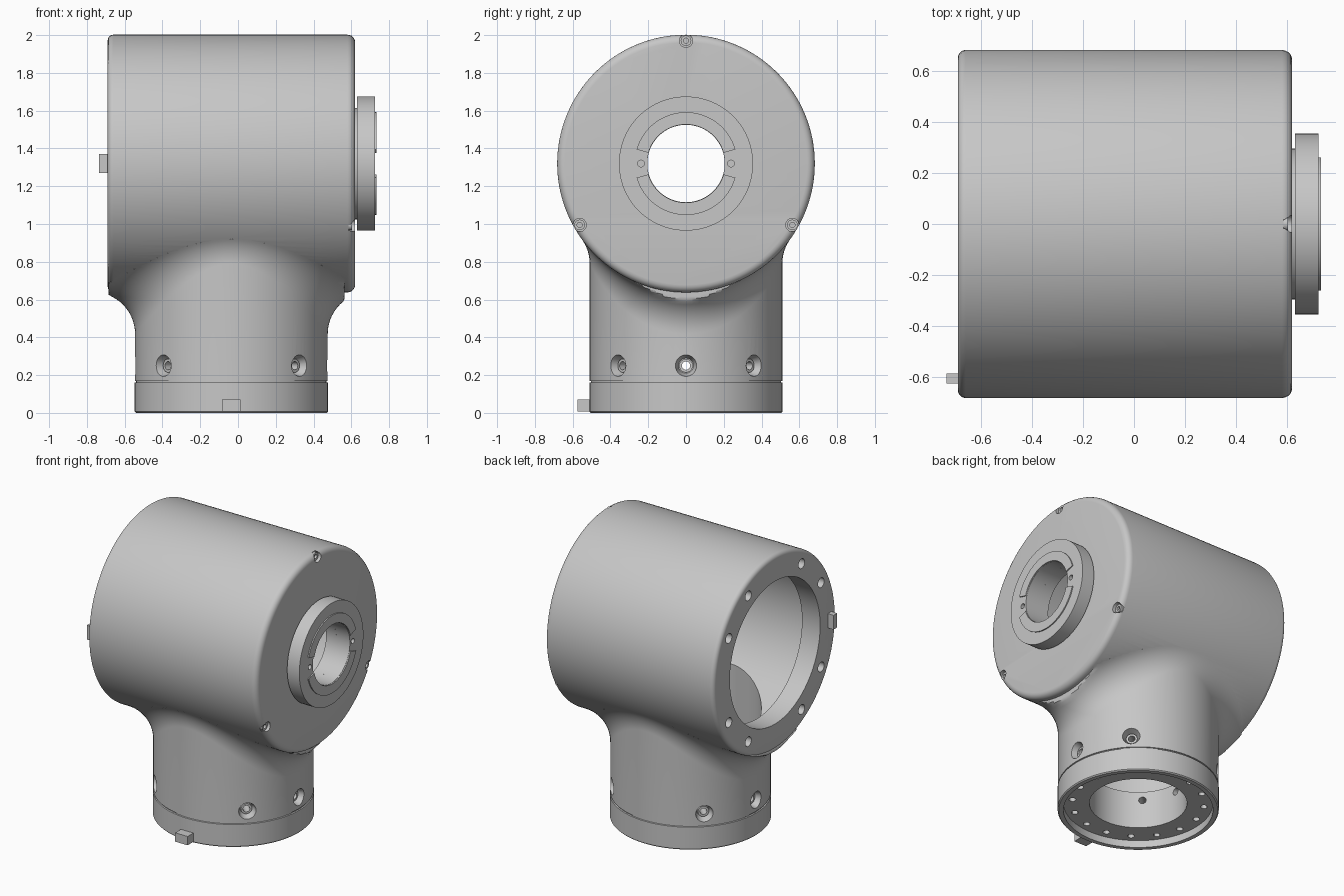
import bpy, bmesh, math
from mathutils import Matrix, Vector

if "Cube" in bpy.data.objects:
    bpy.data.objects.remove(bpy.data.objects["Cube"])

ZC, NX = 1.32, -0.035          # main barrel axis height, neck axis x
RB, RN, RF = 0.682, 0.51, 0.22  # barrel, neck and blend radii
grey = bpy.data.materials.new("grey_metal")
grey.diffuse_color = (0.57, 0.57, 0.57, 1)
grey.use_nodes = True
grey.node_tree.nodes["Principled BSDF"].inputs["Base Color"].default_value = grey.diffuse_color


def finish(name, bm):
    bmesh.ops.remove_doubles(bm, verts=bm.verts, dist=1e-5)
    bmesh.ops.recalc_face_normals(bm, faces=bm.faces)
    me = bpy.data.meshes.new(name)
    bm.to_mesh(me)
    bm.free()
    me.materials.append(grey)
    ob = bpy.data.objects.new(name, me)
    bpy.context.collection.objects.link(ob)
    return ob


def skin(bm, rings, closed=False):
    # bridge equal-length rings; cap the ends unless the loop closes on itself
    rows = [[bm.verts.new(p) for p in r] for r in rings]
    n = len(rows[0])
    pairs = list(zip(rows, rows[1:])) + ([(rows[-1], rows[0])] if closed else [])
    for a, b in pairs:
        for i in range(n):
            j = (i + 1) % n
            bm.faces.new((a[i], a[j], b[j], b[i]))
    if not closed:
        bm.faces.new(rows[0])
        bm.faces.new(rows[-1])


def lathe(name, profile, origin, axis, n=96, closed=False):
    # profile: (radius, distance along axis)
    m = Matrix.Translation(origin) @ Vector(axis).to_track_quat('Z', 'Y').to_matrix().to_4x4()
    bm = bmesh.new()
    skin(bm, [[m @ Vector((r * math.cos(2 * math.pi * i / n), r * math.sin(2 * math.pi * i / n), d))
               for i in range(n)] for r, d in profile], closed)
    return finish(name, bm)


def box(name, lo, hi):
    bm = bmesh.new()
    skin(bm, [[(lo[0], lo[1], z), (hi[0], lo[1], z), (hi[0], hi[1], z), (lo[0], hi[1], z)]
              for z in (lo[2], hi[2])])
    return finish(name, bm)


def combine(target, other, op):
    mod = target.modifiers.new(op, 'BOOLEAN')
    mod.operation, mod.object, mod.solver = op, other, 'EXACT'
    bpy.context.view_layer.objects.active = target
    bpy.ops.object.modifier_apply(modifier=mod.name)
    bpy.data.objects.remove(other)


def cut(target, profile, origin, axis, n=24):
    combine(target, lathe("cutter", profile, origin, axis, n), 'DIFFERENCE')


def rounded(r, d, f, start):
    # quarter-round rim of a barrel, at its start or end
    a = [math.pi / 2 * k / 5 for k in range(6)]
    if start:
        return [(r - f + f * math.sin(t), d + f - f * math.cos(t)) for t in a]
    return [(r - f + f * math.cos(t), d - f + f * math.sin(t)) for t in a]


X, Z = (1, 0, 0), (0, 0, 1)

# Main horizontal barrel with rounded rims
housing = lathe("housing", rounded(RB, -0.69, 0.03, True) + rounded(RB, 0.62, 0.04, False),
                (0, 0, ZC), X, 128)

# Neck with a narrow groove above the foot and a rolling-ball blend into the barrel
rings = []
N = 96


def neck_ring(f):
    ring = []
    for i in range(N):
        x, y, z = f(2 * math.pi * i / N)
        ring.append((min(0.565, max(-0.685, NX + x)), y, z))
    rings.append(ring)


def blend(a, t):
    # arc of a ball that touches both the neck and the barrel
    cx, cy = (RN + RF) * math.cos(a), (RN + RF) * math.sin(a)
    c = Vector((cx, cy, ZC - math.sqrt((RB + RF) ** 2 - cy * cy)))
    u = Vector((-math.cos(a), -math.sin(a), 0))
    v = Vector((0, -cy, ZC - c.z)).normalized()
    return c + u.slerp(v, t) * RF


for r, z in ((0.505, 0), (0.512, 0.007), (0.512, 0.16), (0.504, 0.162), (0.504, 0.168), (RN, 0.17)):
    neck_ring(lambda a: (r * math.cos(a), r * math.sin(a), z))
for k in range(15):
    neck_ring(lambda a: blend(a, k / 14))
neck_ring(lambda a: (0.45 * math.cos(a), 0.45 * math.sin(a), 1.05))
bm = bmesh.new()
skin(bm, rings)
combine(housing, finish("neck", bm), 'UNION')

# Hollow interior: lipped barrel bore, neck bore, bottom recess, shaft opening
cut(housing, [(0.5, -0.8), (0.5, -0.55), (0.62, -0.55), (0.62, 0.54)], (0, 0, ZC), X, 96)
cut(housing, [(0.31, -0.1), (0.31, 0.31), (0.45, 0.31), (0.45, 1.2)], (NX, 0, 0), Z, 96)
cut(housing, [(0.475, -0.1), (0.475, 0.05)], (NX, 0, 0), Z, 96)
cut(housing, [(0.205, 0.4), (0.205, 0.8)], (0, 0, ZC), X, 64)

# Bolt holes in the open end, at 30 and 60 degrees of each quarter
for q in range(4):
    for d in (30, 60):
        a = math.radians(90 * q + d)
        cut(housing, [(0.034, -0.8), (0.034, -0.58)],
            (0, 0.59 * math.cos(a), ZC + 0.59 * math.sin(a)), X, 16)

# Bolt holes in the bottom plate
for k in range(16):
    a = 2 * math.pi * (k + 0.5) / 16
    cut(housing, [(0.022, 0), (0.022, 0.14)], (NX + 0.42 * math.cos(a), 0.42 * math.sin(a), 0), Z, 12)

# Countersunk radial holes round the neck, each with a screw ring
for d in (0, 45, 135, 180, 225, 315):
    a = math.radians(d)
    v = (math.cos(a), math.sin(a), 0)
    cut(housing, [(0.024, 0.25), (0.024, 0.45), (0.04, 0.451), (0.063, 0.53)], (NX, 0, 0.25), v)
    lathe("neck_screw", [(0.022, 0.44), (0.036, 0.44), (0.036, 0.475), (0.022, 0.475)],
          (NX, 0, 0.25), v, 20, True)

# Three screws on the rim of the closed end
for d in (90, 210, 330):
    a = math.radians(d)
    o = (0, 0.65 * math.cos(a), ZC + 0.65 * math.sin(a))
    cut(housing, [(0.035, 0.585), (0.035, 0.7)], o, X)
    lathe("rim_screw", [(0.014, 0.58), (0.028, 0.58), (0.028, 0.603), (0.014, 0.603)], o, X, 20, True)

# Output flange: spacer step, then a wider disc with two pin holes
flange = lathe("flange", [(0.205, 0.61), (0.295, 0.61), (0.295, 0.63), (0.355, 0.63),
                          (0.355, 0.724), (0.205, 0.724)], (0, 0, ZC), X, 96, True)
for s in (-1, 1):
    cut(flange, [(0.018, 0.68), (0.018, 0.8)], (0, s * 0.238, ZC), X, 16)

# Two raised half rings on the flange face
for s, name in ((1, "upper_half_ring"), (-1, "lower_half_ring")):
    bm = bmesh.new()
    arc = []
    for k in range(33):
        a = math.radians(16 + 148 * k / 32)
        arc.append([(x, r * math.cos(a), ZC + s * r * math.sin(a))
                    for r, x in ((0.207, 0.72), (0.272, 0.72), (0.272, 0.732), (0.207, 0.732))])
    skin(bm, arc)
    finish(name, bm)

# Locating keys
box("end_key", (-0.735, -0.625, 1.27), (-0.67, -0.585, 1.37))
box("foot_key", (-0.085, -0.575, 0.008), (0.012, -0.49, 0.07))

# Smooth curved surfaces, keep edges crisp
for ob in bpy.context.scene.objects:
    ob.select_set(True)
bpy.context.view_layer.objects.active = housing
bpy.ops.object.shade_smooth_by_angle(angle=math.radians(30))
